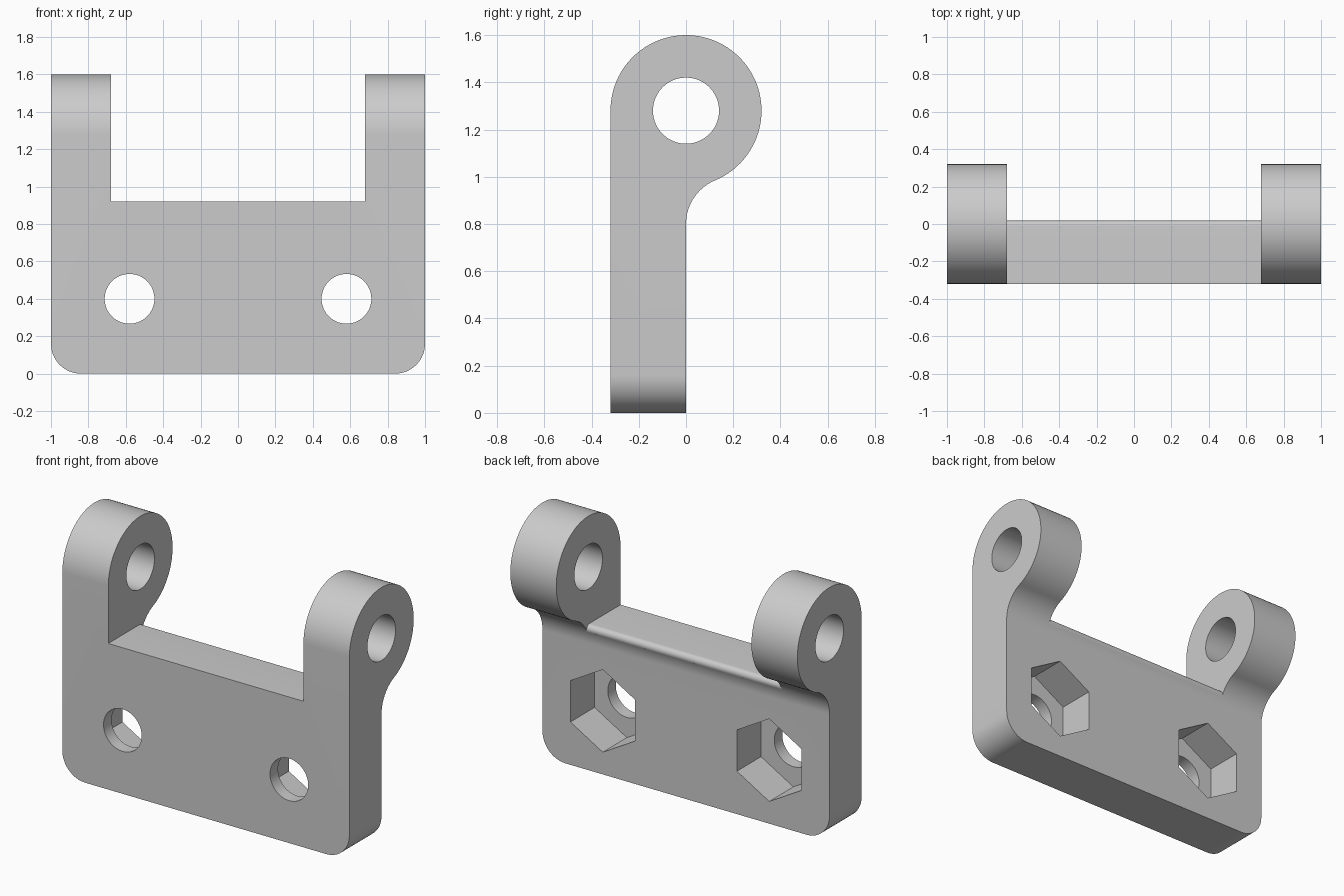
import bpy, bmesh
from math import cos, sin, radians, pi, atan2, sqrt, degrees

cube = bpy.data.objects.get("Cube")
if cube:
    bpy.data.objects.remove(cube, do_unlink=True)

THICK, TOP = 0.32, 0.92          # plate thickness and slot height
EYE_Z, EYE_R = 1.28, 0.32        # knuckle centre and radius
FILLET, FILLET_Z = 0.2, 0.8      # concave blend under the knuckle
ROUND, CORNER = 0.03, 0.16       # slot edge and bottom corner radii

grey = bpy.data.materials.new("plain grey")
grey.use_nodes = True
grey.diffuse_color = (0.6, 0.6, 0.6, 1)
grey.node_tree.nodes["Principled BSDF"].inputs["Base Color"].default_value = (0.6, 0.6, 0.6, 1)


def arc(cu, cv, r, start, end, steps):
    """Points on an arc, angles in degrees."""
    angles = [radians(start + (end - start) * i / steps) for i in range(steps + 1)]
    return [(cu + r * cos(a), cv + r * sin(a)) for a in angles]


def prism(name, points, start, end, axis):
    """Extrude a profile along x (points are y, z) or along y (points are x, z)."""
    place = (lambda u, v, w: (w, u, v)) if axis == "x" else (lambda u, v, w: (u, w, v))
    bm = bmesh.new()
    rings = [[bm.verts.new(place(u, v, w)) for u, v in points] for w in (start, end)]
    bm.faces.new(rings[0])
    bm.faces.new(rings[1])
    n = len(points)
    for i in range(n):
        j = (i + 1) % n
        bm.faces.new((rings[0][i], rings[0][j], rings[1][j], rings[1][i]))
    bmesh.ops.recalc_face_normals(bm, faces=bm.faces)
    mesh = bpy.data.meshes.new(name)
    bm.to_mesh(mesh)
    bm.free()
    obj = bpy.data.objects.new(name, mesh)
    bpy.context.collection.objects.link(obj)
    mesh.materials.append(grey)
    return obj


# Bracket side profile: flat front, round knuckle, concave blend, flat back
blend = degrees(atan2(EYE_Z - FILLET_Z, -FILLET))
profile = [(-THICK, 0)]
profile += arc(0, EYE_Z, EYE_R, 180, blend - 180, 64)
profile += arc(FILLET, FILLET_Z, FILLET, blend, 180, 20)[1:]
profile += [(0, 0)]
bracket = prism("hinge_bracket", profile, -1, 1, "x")

# Round the two lower corners
bm = bmesh.new()
bm.from_mesh(bracket.data)
corners = [e for e in bm.edges
           if all(v.co.z < 0.001 for v in e.verts)
           and abs(e.verts[0].co.x - e.verts[1].co.x) < 0.001]
bmesh.ops.bevel(bm, geom=corners, offset=CORNER, offset_type="OFFSET",
                segments=16, profile=0.5, affect="EDGES")
bm.to_mesh(bracket.data)
bm.free()

# Slot between the knuckles, leaving a softened back edge
round_z = TOP - ROUND
round_y = FILLET - sqrt((FILLET + ROUND) ** 2 - (round_z - FILLET_Z) ** 2)
edge = arc(round_y, round_z, ROUND, 90, -22, 12)
slot = [(-1, TOP)] + edge + [(1, edge[-1][1]), (1, 2), (-1, 2)]
cutters = [prism("slot_cutter", slot, -0.68, 0.68, "x")]

# Pin bore through both knuckles
cutters.append(prism("pin_cutter", arc(0, EYE_Z, 0.14, 0, 354, 59), -1.5, 1.5, "x"))

# Screw holes with hexagonal nut pockets at the back
for side, x in (("right", -0.58), ("left", 0.58)):
    cutters.append(prism(side + "_screw_cutter", arc(x, 0.4, 0.133, 0, 354, 59), -1, 1, "y"))
    cutters.append(prism(side + "_nut_cutter", arc(x, 0.4, 0.26, 30, 330, 5), -0.24, 0.5, "y"))

bpy.ops.object.select_all(action="DESELECT")
bpy.context.view_layer.objects.active = bracket
bracket.select_set(True)
for cutter in cutters:
    cutter.hide_render = True
    mod = bracket.modifiers.new(cutter.name, "BOOLEAN")
    mod.operation = "DIFFERENCE"
    mod.solver = "EXACT"
    mod.object = cutter
    bpy.ops.object.modifier_apply(modifier=mod.name)
for cutter in cutters:
    bpy.data.objects.remove(cutter, do_unlink=True)

bpy.ops.object.shade_smooth_by_angle(angle=radians(25))
